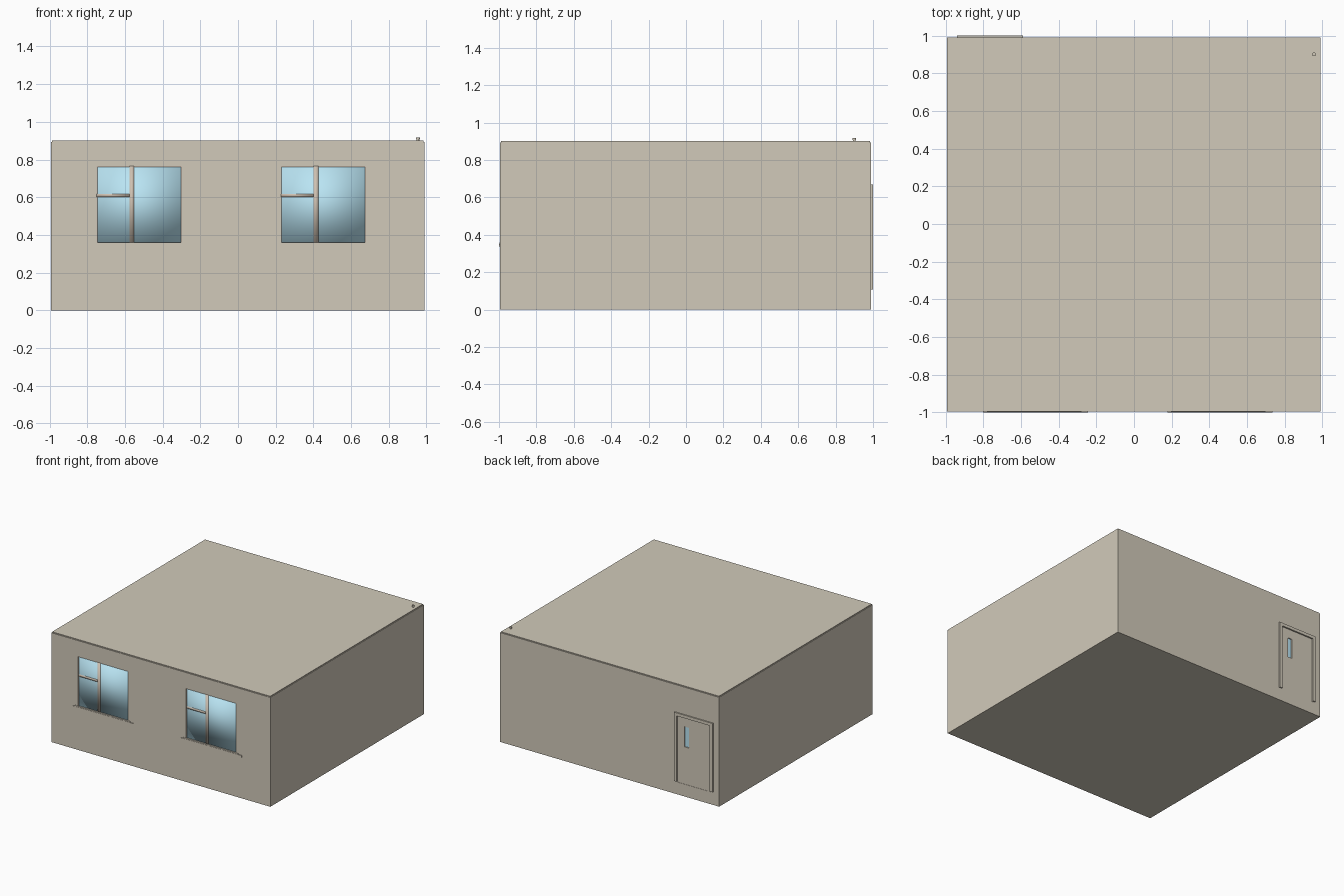
import bpy, math

if "Cube" in bpy.data.objects:
    bpy.data.objects.remove(bpy.data.objects["Cube"])


def material(name, rgb):
    m = bpy.data.materials.new(name)
    m.diffuse_color = (*rgb, 1)
    m.use_nodes = True
    m.node_tree.nodes["Principled BSDF"].inputs["Base Color"].default_value = m.diffuse_color
    return m


WALL = material("plaster", (0.64, 0.59, 0.49))
GLASS = material("glass", (0.49, 0.78, 0.90))
FRAME = material("window_wood", (0.62, 0.53, 0.44))


def box(name, x, y, z, mat=WALL, smooth=False):
    """Box from (min, max) ranges on each axis."""
    bpy.ops.mesh.primitive_cube_add(size=1, location=[sum(r) / 2 for r in (x, y, z)])
    ob = bpy.context.object
    ob.name = name
    ob.scale = [r[1] - r[0] for r in (x, y, z)]
    bpy.ops.object.transform_apply(location=False, rotation=False, scale=True)
    ob.data.materials.append(mat)
    if smooth:
        bpy.ops.object.shade_smooth()
    return ob


def cut(target, x, y, z):
    """Subtract a box from the target."""
    cutter = box("cutter", x, y, z)
    cutter.hide_render = True
    mod = target.modifiers.new("opening", 'BOOLEAN')
    mod.operation, mod.solver, mod.object = 'DIFFERENCE', 'EXACT', cutter
    bpy.context.view_layer.objects.active = target
    bpy.ops.object.modifier_apply(modifier=mod.name)
    bpy.data.objects.remove(cutter)


def peg(name, r, z0, z1):
    bpy.ops.mesh.primitive_cylinder_add(vertices=16, radius=r, depth=z1 - z0,
                                        location=(0.955, 0.9, (z0 + z1) / 2))
    ob = bpy.context.object
    ob.name = name
    ob.data.materials.append(WALL)
    bpy.ops.object.shade_smooth_by_angle(angle=math.radians(40))


X, Y = (-0.993, 0.989), (-0.995, 0.99)
WINDOWS = {"left": -0.75, "right": 0.227}
WIN_W, WIN_Z = 0.452, (0.357, 0.765)
DOOR_X, DOOR_Z = (-0.915, -0.615), (0.1, 0.645)

# Floor slab, hollow walls and roof slab
box("floor_slab", X, Y, (0, 0.1))
walls = box("walls", X, Y, (0.1, 0.894))
cut(walls, (-0.93, 0.93), (-0.93, 0.93), (0.05, 0.95))
for x0 in WINDOWS.values():
    cut(walls, (x0, x0 + WIN_W), (-1.1, -0.9), WIN_Z)
cut(walls, DOOR_X, (0.9, 1.1), (0.05, DOOR_Z[1]))
box("roof_slab", (X[0] + 0.005, X[1] - 0.005), (Y[0] + 0.005, Y[1] - 0.005), (0.894, 0.901))

# Roof vent
peg("vent_stem", 0.007, 0.9, 0.91)
peg("vent_cap", 0.01, 0.908, 0.917)

# Windows: one pane each, central mullion, left transom, edge bars and stepped sill
for side, x0 in WINDOWS.items():
    x1, (z0, z1) = x0 + WIN_W, WIN_Z
    box(f"{side}_window_glass", (x0, x1), (-0.989, -0.97), WIN_Z, GLASS, True)
    mx = x0 + 0.173
    box(f"{side}_mullion", (mx, mx + 0.026), (-0.994, -0.965), WIN_Z, FRAME, True)
    box(f"{side}_transom", (x0, mx), (-0.993, -0.965), (0.602, 0.618), FRAME, True)
    for part, bx, bz in (("left_bar", (x0, x0 + 0.004), WIN_Z),
                         ("right_bar", (x1 - 0.004, x1), WIN_Z),
                         ("top_bar", (x0, x1), (z1 - 0.004, z1))):
        box(f"{side}_{part}", bx, (-0.992, -0.965), bz, FRAME)
    box(f"{side}_sill", (x0 - 0.05, x1 + 0.055), (-1.0, -0.97), (0.338, 0.352))
    box(f"{side}_sill_step", (x0 - 0.03, x1 + 0.02), (-0.998, -0.97), (0.35, 0.36))

# Door leaf with a narrow glazed slot
door = box("door_leaf", DOOR_X, (0.95, 0.988), DOOR_Z)
SLOT_X, SLOT_Z = (-0.717, -0.678), (0.405, 0.57)
cut(door, SLOT_X, (0.9, 1.1), SLOT_Z)
box("door_glass", SLOT_X, (0.965, 0.98), SLOT_Z, GLASS)

# Door casing standing proud of the back wall
box("door_jamb_left", (-0.94, -0.915), (0.95, 1.0), (0.107, 0.67))
box("door_jamb_right", (-0.615, -0.59), (0.95, 1.0), (0.107, 0.67))
box("door_header", DOOR_X, (0.95, 1.0), (0.645, 0.67))
